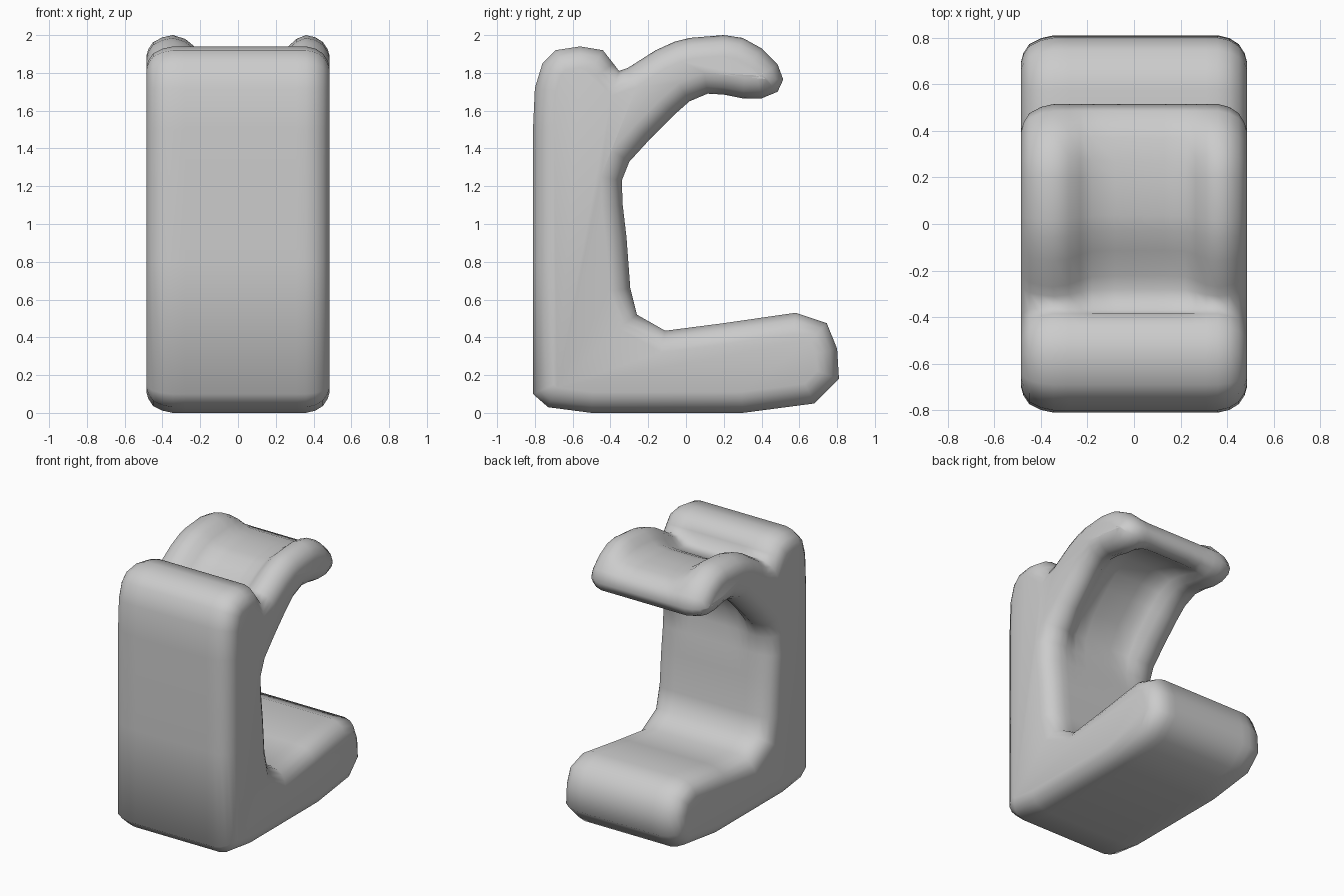
import bpy
import bmesh
from mathutils import Vector

# Side profile sections (y, z, hollow weight), running anticlockwise
FOOT = [(-0.81, 0.10), (-0.73, 0.03), (-0.50, 0.0), (0.30, 0.0), (0.68, 0.05),
        (0.81, 0.18), (0.80, 0.34), (0.745, 0.475), (0.58, 0.53), (0.20, 0.475)]
WALL = [(-0.11, 0.435), (-0.26, 0.52), (-0.295, 0.66), (-0.315, 0.93), (-0.335, 1.10)]
ARM = [(-0.34, 1.23, 0.15), (-0.30, 1.33, 0.6), (-0.19, 1.45, 1), (-0.06, 1.58, 1),
       (0.02, 1.65, 1), (0.115, 1.69, 1), (0.20, 1.685, 1), (0.30, 1.665, 0.9),
       (0.40, 1.665, 0.4), (0.485, 1.70), (0.515, 1.765), (0.485, 1.845),
       (0.40, 1.93, 0.5), (0.30, 1.985, 0.95), (0.20, 2.0, 1), (0.02, 1.985, 1),
       (-0.06, 1.965, 1), (-0.16, 1.92, 1), (-0.27, 1.85, 0.9), (-0.31, 1.825, 0.7),
       (-0.355, 1.81, 0.4)]
BACK = [(-0.385, 1.85), (-0.44, 1.92), (-0.56, 1.94), (-0.69, 1.92), (-0.76, 1.85),
        (-0.80, 1.72), (-0.81, 1.50), (-0.81, 0.80)]

# Stations across the width: x, rounding inset, hollow depth
STATIONS = [(-0.485, 0.11, 0), (-0.475, 0.075, 0), (-0.45, 0.037, 0), (-0.40, 0.012, 0),
            (-0.345, 0, 0), (-0.28, 0, 0.02), (-0.23, 0, 0.06), (-0.18, 0, 0.092),
            (-0.08, 0, 0.10), (0.13, 0, 0.10), (0.22, 0, 0.092), (0.265, 0, 0.06),
            (0.31, 0, 0.02), (0.36, 0, 0), (0.41, 0.012, 0), (0.45, 0.037, 0),
            (0.475, 0.075, 0), (0.485, 0.11, 0)]

profile = [(p + (0,))[:3] for p in FOOT + WALL + ARM + BACK]
points = [Vector(p[:2]) for p in profile]
count = len(points)


def inward(i):
    """Mitred inward direction at a profile point."""
    a = (points[i] - points[i - 1]).normalized()
    b = (points[(i + 1) % count] - points[i]).normalized()
    n = Vector((-a.y - b.y, a.x + b.x)).normalized()
    return n / max(0.75, n.dot(Vector((-a.y, a.x))))


normals = [inward(i) for i in range(count)]

# Loft the C-shaped stand, rounding its sides and hollowing the arm
bm = bmesh.new()
rings = []
for x, inset, depth in STATIONS:
    ring = []
    for p, n, (_, _, weight) in zip(points, normals, profile):
        q = p + n * (inset + depth * weight)
        ring.append(bm.verts.new((x, q.x, q.y)))
    rings.append(ring)
for r, s in zip(rings, rings[1:]):
    for i in range(count):
        j = (i + 1) % count
        bm.faces.new((r[i], r[j], s[j], s[i]))
bm.faces.new(rings[0])
bm.faces.new(rings[-1])
bmesh.ops.recalc_face_normals(bm, faces=bm.faces)
for f in bm.faces:
    f.smooth = True

mesh = bpy.data.meshes.new("curved_stand")
bm.to_mesh(mesh)
bm.free()
stand = bpy.data.objects.new("curved_stand", mesh)
bpy.context.collection.objects.link(stand)
